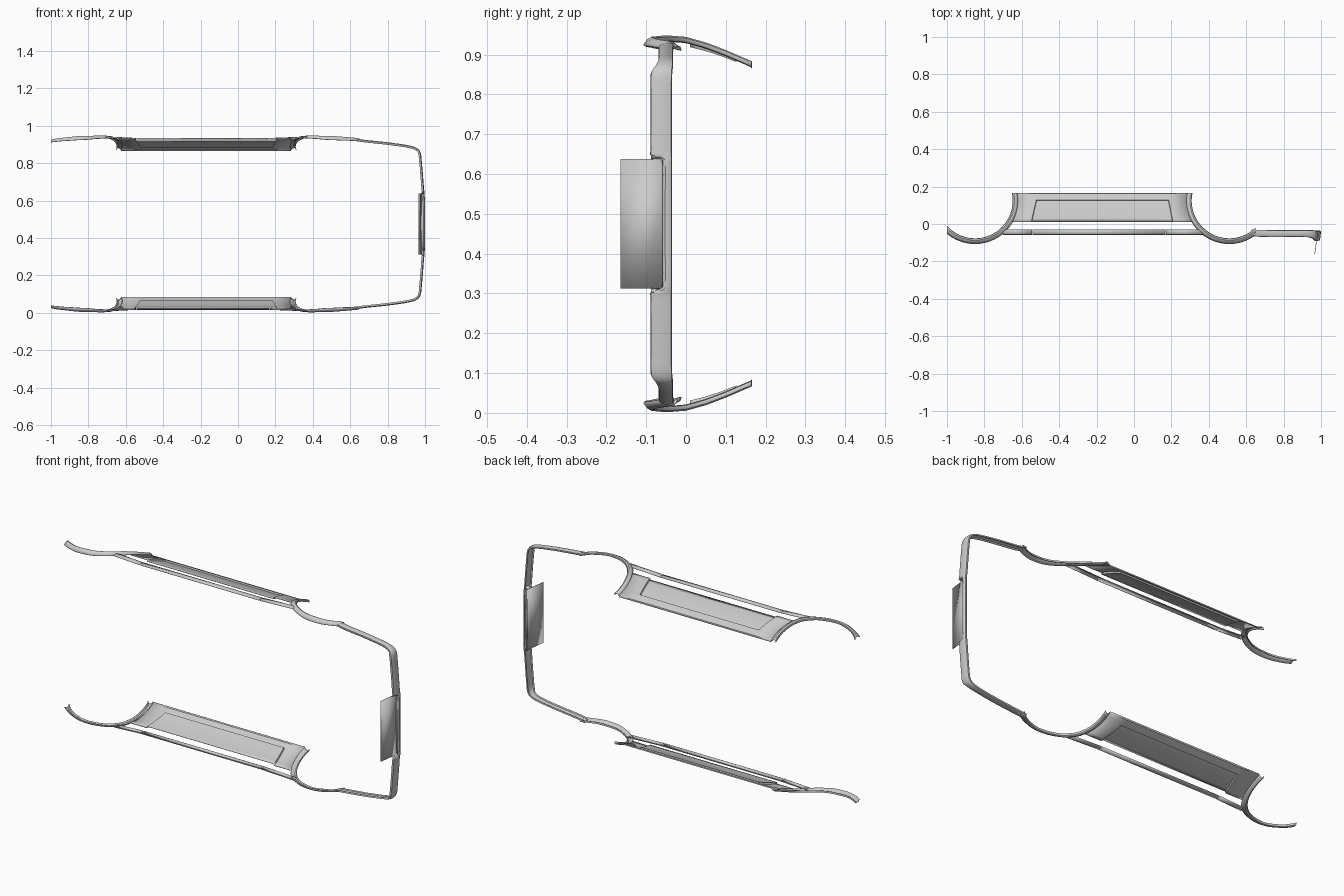
import bpy, bmesh, math

if "Cube" in bpy.data.objects:
    bpy.data.objects.remove(bpy.data.objects["Cube"])

MID = 0.475          # symmetry plane height
TOP = 0.165          # lower sill edge


def lerp_table(pts, v):
    """Piecewise linear lookup."""
    if v <= pts[0][0]:
        return pts[0][1]
    for (a, fa), (b, fb) in zip(pts, pts[1:]):
        if v <= b:
            return fa + (fb - fa) * (v - a) / (b - a)
    return pts[-1][1]


def smooth_path(pts, n=6):
    """Catmull-Rom through tuples of any length."""
    p = [pts[0]] + list(pts) + [pts[-1]]
    out = []
    for i in range(1, len(p) - 2):
        for k in range(n):
            t = k / n
            out.append(tuple(0.5 * (2 * b + (c - a) * t + (2 * a - 5 * b + 4 * c - d) * t * t
                                    + (3 * b - a - 3 * c + d) * t ** 3)
                             for a, b, c, d in zip(p[i - 1], p[i], p[i + 1], p[i + 2])))
    return out + [tuple(pts[-1])]


def sheet(name, rows, thick=0.003, mirror=True, angle=35):
    """Thin sheet from a grid of points, mirrored across the middle."""
    bm = bmesh.new()
    grid = [[bm.verts.new((x, y, z - MID)) for x, y, z in r] for r in rows]
    for r0, r1 in zip(grid, grid[1:]):
        for i in range(len(r0) - 1):
            bm.faces.new((r0[i], r0[i + 1], r1[i + 1], r1[i]))
    bmesh.ops.recalc_face_normals(bm, faces=bm.faces[:])
    me = bpy.data.meshes.new(name)
    bm.to_mesh(me)
    bm.free()
    ob = bpy.data.objects.new(name, me)
    bpy.context.collection.objects.link(ob)
    ob.location.z = MID
    if mirror:
        m = ob.modifiers.new("mirror", 'MIRROR')
        m.use_axis = (False, False, True)
        m.merge_threshold = 0.0005
    s = ob.modifiers.new("thickness", 'SOLIDIFY')
    s.thickness = thick
    s.offset = 0
    bpy.ops.object.select_all(action='DESELECT')
    ob.select_set(True)
    bpy.context.view_layer.objects.active = ob
    bpy.ops.object.shade_smooth_by_angle(angle=math.radians(angle))
    return ob


# Wheel arch flares: ring sections following the body curve
ARCH_Z = [(-0.115, 0.016), (-0.09, 0.007), (-0.05, 0.003), (0, 0.007), (0.05, 0.021),
          (0.1, 0.04), (0.165, 0.068)]
SECTION = [(0.203, 0.012), (0.205, 0.003), (0.211, 0.0), (0.221, 0.003), (0.231, 0.013)]
CY = 0.125


def arch(name, cx, side, reach):
    rows = []
    n = 40
    for i in range(n + 1):
        row = []
        for r, dz in SECTION:
            a0 = math.asin((TOP - CY) / r)
            a1 = -math.pi + math.acos(reach / r)
            a = a0 + (a1 - a0) * i / n
            x, y = cx + side * r * math.cos(a), CY + r * math.sin(a)
            taper = 0.022 * max(0, (abs(x - cx - side * 0.04) - 0.04) / 0.15) ** 1.2
            end = taper if side * (x - cx) < 0 else 0
            if side < 0:
                end *= 0.8
            row.append((x, y, lerp_table(ARCH_Z, y) + dz + end))
        rows.append(row)
    return sheet(name, rows)


arch("front_arch_flare", -0.85, 1, 0.15)
arch("rear_arch_flare", 0.51, -1, 0.14)

# Sill panels between the arches, with a recessed door section
PANEL_Z = [(0.01, 0.022), (0.05, 0.032), (0.09, 0.045), (0.13, 0.061), (0.165, 0.078)]


def arch_edge(y):
    return math.sqrt(0.229 ** 2 - (y - CY) ** 2)


rows = []
for y, door in [(0.01, 1), (0.03, 1), (0.05, 1), (0.07, 1), (0.09, 1), (0.11, 1), (0.126, 1),
                (0.129, 0), (0.148, 0), (0.163, 0), (0.165, 0)]:
    left, right = -0.55 + 0.23 * y, 0.205 - 0.2 * max(0, y - 0.02)
    l0, r0 = -0.85 + arch_edge(y), 0.51 - arch_edge(y)
    z = lerp_table(PANEL_Z, y) + (0.006 if y == 0.165 else 0)
    cols = [(l0, 0), (left - 0.003, 0), (left, 1), (right, 1), (right + 0.003, 0), (r0, 0)]
    rows.append([(x, y, z + 0.008 * door * d) for x, d in cols])
sheet("sill_panel", rows, angle=25)

# Door rubbing strips, split at the door gaps
for i, (x0, x1) in enumerate([(-0.70, -0.546), (-0.542, 0.168), (0.172, 0.37)]):
    prof = [(-0.030, 0.024), (-0.032, 0.019), (-0.043, 0.017), (-0.055, 0.019), (-0.057, 0.024)]
    sheet("door_strip_%d" % (i + 1),
          [[(x, y, z - (0.008 if x in (-0.70, 0.37) else 0)) for y, z in prof]
           for x in (x0, x1)])

# Rear bumper band: (x, z, inner y, outer y), half of it, narrowing at the plate
half = smooth_path([
    (0.63, 0.018, -0.030, -0.058), (0.67, 0.026, -0.033, -0.067), (0.80, 0.040, -0.034, -0.068),
    (0.91, 0.056, -0.034, -0.068), (0.955, 0.071, -0.034, -0.074), (0.975, 0.095, -0.036, -0.087),
    (0.982, 0.15, -0.037, -0.088), (0.988, 0.22, -0.037, -0.088), (0.993, 0.285, -0.037, -0.088),
    (0.995, 0.302, -0.037, -0.086), (0.996, 0.312, -0.037, -0.062), (0.997, 0.33, -0.037, -0.058),
    (0.998, 0.40, -0.037, -0.058), (0.998, MID, -0.037, -0.058)], 5)
rows = []
for i, (x, z, ya, yb) in enumerate(half):
    a, b = half[max(i - 1, 0)], half[min(i + 1, len(half) - 1)]
    dx, dz = b[0] - a[0], b[1] - a[1]
    ln = math.hypot(dx, dz)
    nx, nz = -dz / ln, dx / ln          # points inboard
    if i == len(half) - 1:
        nx, nz = -1, 0
    w = yb - ya
    rows.append([(x + nx * d, ya + w * t, z + nz * d)
                 for t, d in [(0, 0.010), (0.03, 0.003), (0.3, 0.0), (0.7, 0.0),
                              (0.97, 0.004), (1, 0.012)]])
sheet("rear_bumper_band", rows)

# Plate backing panel, leaning inboard, with its shallow side returns
z0, z1 = 0.312, 0.638
sheet("plate_panel", [[(0.966, -0.164, z), (0.974, -0.10, z), (0.982, -0.05, z)]
                      for z in (z0, z1)], mirror=False)
sheet("plate_recess_side", [[(0.978, y, z0), (0.994, y, z0 - 0.008)] for y in (-0.088, -0.07, -0.05)])
sheet("plate_recess_ledge", [[(0.981, -0.056, z), (0.994, -0.058, z)] for z in (z0, MID)])
